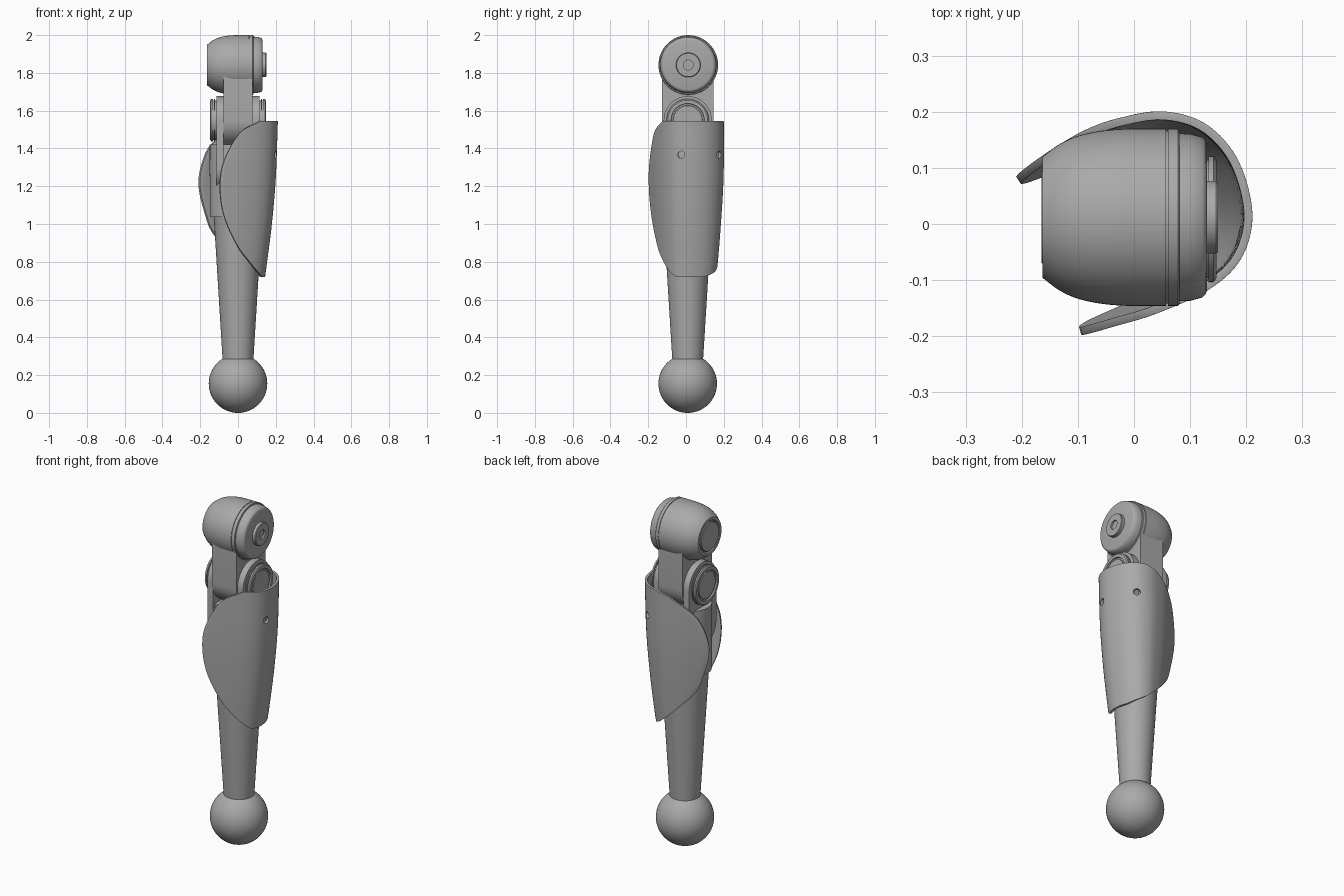
import bpy, bmesh, math
from mathutils import Vector, Matrix

cube = bpy.data.objects.get("Cube")
if cube:
    bpy.data.objects.remove(cube, do_unlink=True)

grey = bpy.data.materials.new("mid_grey")
grey.use_nodes = True
grey.diffuse_color = (0.4, 0.4, 0.4, 1)
grey.node_tree.nodes["Principled BSDF"].inputs["Base Color"].default_value = (0.4, 0.4, 0.4, 1)

CY = 0.009                      # depth of the limb's axis
HEAD_Z, KNEE_Z = 1.842, 1.55    # pivot heights


def activate(obj):
    bpy.ops.object.select_all(action='DESELECT')
    obj.select_set(True)
    bpy.context.view_layer.objects.active = obj


def finish(name, bm, angle=35):
    bmesh.ops.recalc_face_normals(bm, faces=bm.faces)
    mesh = bpy.data.meshes.new(name)
    bm.to_mesh(mesh)
    bm.free()
    obj = bpy.data.objects.new(name, mesh)
    bpy.context.collection.objects.link(obj)
    mesh.materials.append(grey)
    activate(obj)
    bpy.ops.object.shade_smooth_by_angle(angle=math.radians(angle))
    return obj


def lathe(name, profile, axis, centre, side=1, squash=1.0, steps=64):
    """Revolve (position along axis, radius) points about the x or z axis."""
    bm = bmesh.new()
    rows = []
    for a, r in profile:
        ring = []
        for i in range(steps):
            t = 2 * math.pi * i / steps
            u, v = r * math.cos(t), r * math.sin(t)
            p = (side * a, u, v) if axis == 'X' else (u, v * squash, a)
            ring.append(bm.verts.new(Vector(p) + Vector(centre)))
        rows.append(ring)
    for lo, hi in zip(rows, rows[1:]):
        for i in range(steps):
            j = (i + 1) % steps
            bm.faces.new((lo[i], lo[j], hi[j], hi[i]))
    bm.faces.new(rows[0])
    bm.faces.new(rows[-1])
    return finish(name, bm)


def link_plate(name, x0, x1, z_low, z_high, r):
    """Plate with round ends, extruded along x."""
    bm = bmesh.new()
    n = 24
    outline = []
    for z, start in ((z_high, 0), (z_low, math.pi)):
        for i in range(n + 1):
            t = start + math.pi * i / n
            outline.append(bm.verts.new((x0, CY + r * math.cos(t), z + r * math.sin(t))))
    face = bm.faces.new(outline)
    new = bmesh.ops.extrude_face_region(bm, geom=[face])['geom']
    bmesh.ops.translate(bm, vec=(x1 - x0, 0, 0),
                        verts=[g for g in new if isinstance(g, bmesh.types.BMVert)])
    return finish(name, bm)


def spline(points, per=16):
    """Smooth curve through 2D points."""
    pts = [Vector(p) for p in points]
    pts = [2 * pts[0] - pts[1]] + pts + [2 * pts[-1] - pts[-2]]
    out = []
    for a, b, c, d in zip(pts, pts[1:], pts[2:], pts[3:]):
        for i in range(per):
            t = i / per
            out.append(0.5 * (2 * b + (c - a) * t + (2 * a - 5 * b + 4 * c - d) * t * t
                              + (3 * b - a - 3 * c + d) * t ** 3))
    return out + [pts[-2]]


def lookup(curve, z):
    """Value at height z on a curve of (z, value) points with rising z."""
    for p, q in zip(curve, curve[1:]):
        if z <= q.x:
            return p.y + (q.y - p.y) * max(0, z - p.x) / max(q.x - p.x, 1e-6)
    return curve[-1].y


# Foot ball and tapered shin
bm = bmesh.new()
bmesh.ops.create_uvsphere(bm, u_segments=64, v_segments=32, radius=0.155,
                          matrix=Matrix.Translation((0, CY, 0.155)))
finish("foot_ball", bm)
lathe("shin", [(0.25, 0.079), (0.29, 0.082), (1.1, 0.132)], 'Z', (0, CY, 0))

# Sleeve, fork cheeks and knee pivots
lathe("shin_sleeve", [(1.037, 0.149), (1.42, 0.15)], 'Z', (0, CY, 0), squash=0.85)
for side, word in ((1, "left"), (-1, "right")):
    link_plate("fork_cheek_" + word, side * 0.078, side * 0.115, 1.3, KNEE_Z, 0.127)
    lathe("knee_pivot_" + word,
          [(0.11, 0.105), (0.122, 0.105), (0.122, 0.112), (0.128, 0.112), (0.128, 0.105),
           (0.133, 0.105), (0.133, 0.112), (0.142, 0.112), (0.147, 0.105), (0.147, 0.088),
           (0.139, 0.086), (0.139, 0.078), (0.144, 0.076)],
          'X', (0, CY, KNEE_Z), side)

# Upper link joining the knee to the top joint
link_plate("upper_link", -0.078, 0.078, KNEE_Z, HEAD_Z, 0.136)

# Top joint housing, cap and hub
top = (0, CY + 0.003, HEAD_Z)
dome = spline([(-0.163, 0.108), (-0.13, 0.132), (-0.09, 0.148), (-0.03, 0.157), (0.057, 0.158)], 6)
lathe("joint_housing", [(-0.155, 0.088), (-0.163, 0.092)] + [tuple(p) for p in dome]
      + [(0.057, 0.154), (0.061, 0.154), (0.061, 0.158), (0.078, 0.158), (0.081, 0.155)], 'X', top)
lathe("housing_end_disc", [(-0.15, 0.084), (-0.162, 0.084), (-0.165, 0.081)], 'X', top)
lathe("joint_cap", [(0.07, 0.15), (0.1, 0.149), (0.122, 0.143), (0.128, 0.137), (0.13, 0.13)], 'X', top)
lathe("joint_hub", [(0.12, 0.065), (0.146, 0.065), (0.15, 0.062), (0.15, 0.026), (0.14, 0.026)], 'X', top)

# Curved shin guard: a horseshoe section trimmed by a height-dependent edge
section = spline([(-0.24, 0.075), (-0.1, 0.162), (-0.01, 0.193), (0.06, 0.2), (0.13, 0.177),
                  (0.185, 0.115), (0.211, 0.02), (0.192, -0.06), (0.135, -0.116),
                  (0.04, -0.16), (-0.04, -0.184), (-0.14, -0.212)])
nose = max(range(len(section)), key=lambda i: section[i].x)
front_edge = spline([(0.72, 0.13), (0.78, 0.078), (0.89, -0.005), (1.05, -0.075), (1.21, -0.094),
                     (1.34, -0.07), (1.48, 0.01), (1.545, 0.12)])
back_edge = spline([(0.72, 0.125), (0.78, 0.03), (0.94, -0.127), (1.06, -0.178), (1.21, -0.21),
                    (1.34, -0.187), (1.43, -0.137), (1.51, -0.03), (1.545, 0.07)])
scale_x = spline([(0.72, 0.68), (0.8, 0.73), (1.0, 0.85), (1.25, 0.95), (1.545, 1.0)])
scale_y = spline([(0.72, 0.8), (0.8, 0.84), (1.0, 0.92), (1.25, 0.99), (1.545, 1.0)])


def trim(edge, z, step):
    """Section index where the guard stops on one side."""
    kx, limit, i = lookup(scale_x, z), lookup(edge, z), nose
    while 0 < i + step < len(section) - 1 and section[i + step].x * kx > limit:
        i += step
    x0, x1 = section[i].x * kx, section[i + step].x * kx
    return i + step * max(0, min(1, (x0 - limit) / max(x0 - x1, 1e-6)))


bm = bmesh.new()
rows, cols = 44, 48
grid = []
for r in range(rows + 1):
    z = 0.72 + 0.825 * (0.5 - 0.5 * math.cos(math.pi * r / rows))
    start, end = trim(back_edge, z, -1), trim(front_edge, z, 1)
    row = []
    for c in range(cols + 1):
        f = start + (end - start) * c / cols
        i = min(int(f), len(section) - 2)
        p = section[i].lerp(section[i + 1], f - i)
        row.append(bm.verts.new((p.x * lookup(scale_x, z), p.y * lookup(scale_y, z), z)))
    grid.append(row)
for lo, hi in zip(grid, grid[1:]):
    for c in range(cols):
        bm.faces.new((lo[c], lo[c + 1], hi[c + 1], hi[c]))
guard = finish("shin_guard", bm, 40)
mean = sum((p.normal.dot(Vector((p.center.x, p.center.y, 0))) for p in guard.data.polygons))
if mean < 0:
    guard.data.flip_normals()
shell = guard.modifiers.new("thickness", 'SOLIDIFY')
shell.thickness, shell.offset = 0.015, -1
bpy.ops.object.modifier_apply(modifier=shell.name)
rim = guard.modifiers.new("rim", 'BEVEL')
rim.width, rim.segments, rim.angle_limit = 0.005, 2, math.radians(50)
bpy.ops.object.modifier_apply(modifier=rim.name)

# Two screw holes through the guard
for spot, direction in (((0.2, -0.025, 1.367), (1, -0.15, 0)), ((0.125, 0.172, 1.367), (0.6, 0.8, 0))):
    bm = bmesh.new()
    turn = Vector(direction).to_track_quat('Z', 'Y').to_matrix().to_4x4()
    bmesh.ops.create_cone(bm, cap_ends=True, segments=24, radius1=0.019, radius2=0.019, depth=0.1,
                          matrix=Matrix.Translation(spot) @ turn)
    cutter = finish("hole_cutter", bm)
    cutter.hide_render = True
    activate(guard)
    cut = guard.modifiers.new("hole", 'BOOLEAN')
    cut.operation, cut.object, cut.solver = 'DIFFERENCE', cutter, 'EXACT'
    bpy.ops.object.modifier_apply(modifier=cut.name)
    bpy.data.objects.remove(cutter, do_unlink=True)
activate(guard)
bpy.ops.object.shade_smooth_by_angle(angle=math.radians(40))
